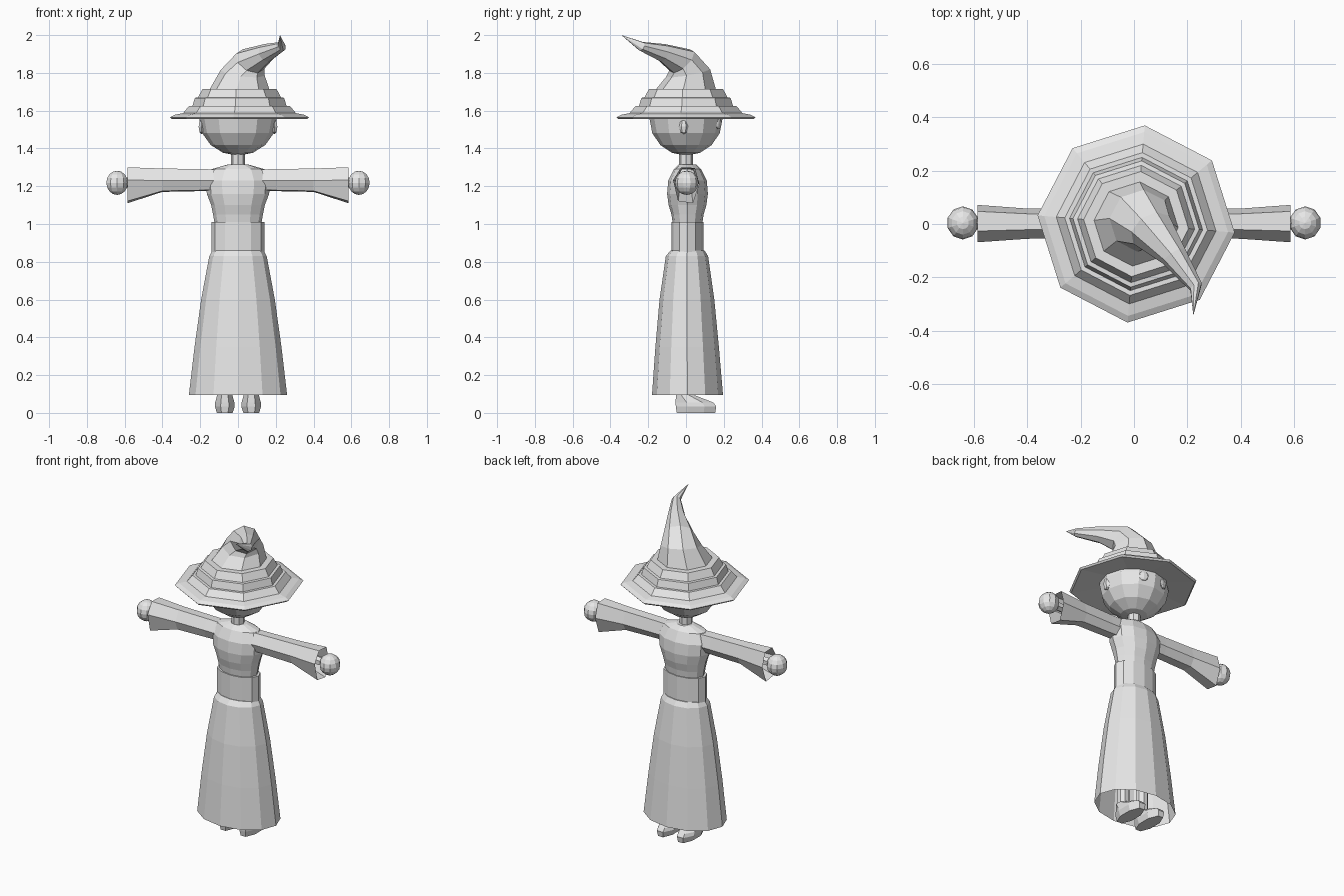
import bpy, bmesh, math
from mathutils import Vector, Matrix

if "Cube" in bpy.data.objects:
    bpy.data.objects.remove(bpy.data.objects["Cube"])

grey = bpy.data.materials.new("plain grey")
grey.diffuse_color = (0.8, 0.8, 0.8, 1)
grey.use_nodes = True
grey.node_tree.nodes["Principled BSDF"].inputs["Base Color"].default_value = grey.diffuse_color


def finish(name, bm):
    bmesh.ops.remove_doubles(bm, verts=bm.verts, dist=0.0005)
    bmesh.ops.recalc_face_normals(bm, faces=bm.faces)
    me = bpy.data.meshes.new(name)
    bm.to_mesh(me)
    bm.free()
    me.materials.append(grey)
    ob = bpy.data.objects.new(name, me)
    bpy.context.collection.objects.link(ob)
    return ob


def ring(c, rx, ry, n, start=0.0, turn=None):
    """Elliptical ring of points, optionally turned by a matrix."""
    pts = []
    for i in range(n):
        a = math.radians(start) + 2 * math.pi * i / n
        p = Vector((rx * math.cos(a), ry * math.sin(a), 0))
        pts.append(Vector(c) + (turn @ p if turn else p))
    return pts


def loft(name, rings, cap_start=False, cap_end=False):
    bm = bmesh.new()
    rows = [[bm.verts.new(p) for p in r] for r in rings]
    n = len(rows[0])
    for a, b in zip(rows, rows[1:]):
        for i in range(n):
            j = (i + 1) % n
            bm.faces.new((a[i], a[j], b[j], b[i]))
    if cap_start:
        bm.faces.new(rows[0])
    if cap_end:
        bm.faces.new(rows[-1])
    return finish(name, bm)


def ball(name, c, size, seg=12, rows=8, turn=0.0):
    bm = bmesh.new()
    bmesh.ops.create_uvsphere(bm, u_segments=seg, v_segments=rows, radius=1)
    m = (Matrix.Translation(c) @ Matrix.Rotation(turn, 4, 'Z')
         @ Matrix.Diagonal((*size, 1)))
    bmesh.ops.transform(bm, matrix=m, verts=bm.verts)
    return finish(name, bm)


# Skirt, open at the hem: z, half width, half depth, y centre
skirt = [(0.095, 0.26, 0.188, 0.008), (0.35, 0.23, 0.168, 0.006),
         (0.60, 0.195, 0.145, 0.005), (0.83, 0.152, 0.112, 0.005),
         (0.86, 0.135, 0.09, 0.008)]
loft("skirt", [ring((0, y, z), rx, ry, 12) for z, rx, ry, y in skirt], False, True)

# Waistband
loft("waistband", [ring((0, 0.007, z), 0.14, 0.085, 12) for z in (0.85, 1.01)], True, True)

# Bodice
bodice = [(0.98, 0.12, 0.075), (1.05, 0.132, 0.085), (1.10, 0.142, 0.1),
          (1.16, 0.165, 0.108), (1.23, 0.17, 0.102), (1.29, 0.14, 0.072),
          (1.315, 0.055, 0.045)]
loft("bodice", [ring((0, 0.008, z), rx, ry, 12) for z, rx, ry in bodice], True, True)

# Neck and head
loft("neck", [ring((0, 0, z), 0.038, 0.038, 8) for z in (1.28, 1.40)], True, True)
ball("head", (0, 0, 1.555), (0.205, 0.193, 0.193))

# Sleeve cross-section (y, z offset from arm axis)
section = [(0.045, 0.075), (-0.025, 0.078), (-0.065, 0.01),
           (-0.04, -0.09), (0.035, -0.1), (0.068, -0.01)]

for s, side in ((1, "right"), (-1, "left")):
    # Flared sleeve: x, y scale, upper scale, lower scale
    rows = []
    for x, ky, up, low in ((0.08, 0.85, 0.85, 0.45), (0.20, 0.82, 0.88, 0.48),
                           (0.40, 0.85, 0.92, 0.52), (0.585, 1.05, 1.0, 1.12)):
        rows.append([Vector((s * x, y * ky, 1.222 + z * (up if z > 0 else low)))
                     for y, z in section])
    loft(side + "_sleeve", rows, True, False)

    # Wrist and hand
    sideways = Matrix.Rotation(math.pi / 2, 3, 'Y')
    loft(side + "_wrist", [ring((s * x, 0.003, 1.22), 0.026, 0.026, 6, 0, sideways)
                           for x in (0.38, 0.61)], True, True)
    ball(side + "_hand", (s * 0.64, 0.004, 1.218), (0.06, 0.062, 0.064), 10, 8)

    # Leg and shoe: z, y centre, half width, half depth
    shoe = [(0, 0.053, 0.045, 0.11), (0.035, 0.053, 0.057, 0.116),
            (0.055, 0.045, 0.055, 0.108), (0.1, -0.012, 0.042, 0.045)]
    loft(side + "_shoe", [ring((s * 0.07, y, z), rx, ry, 8, 22.5)
                          for z, y, rx, ry in shoe], True, True)
    loft(side + "_leg", [ring((s * 0.07, -0.012, z), 0.036, 0.036, 8, 22.5)
                         for z in (0.09, 0.8)], True, True)

    # Eye and ear
    ball(side + "_eye", (s * 0.073, 0.172, 1.532), (0.03, 0.012, 0.03), 8, 6,
         -s * math.radians(23))
    ball(side + "_ear", (s * 0.193, -0.012, 1.515), (0.018, 0.025, 0.04), 6, 4)

# Hat: brim and stepped bands as rings of radius, height
steps = [(0.17, 1.575), (0.36, 1.555), (0.37, 1.565), (0.345, 1.578), (0.30, 1.587),
         (0.268, 1.625), (0.25, 1.625), (0.237, 1.668), (0.22, 1.67),
         (0.197, 1.715), (0.158, 1.715)]
hat = [ring((0.008, 0, z), r, r, 8, -5) for r, z in steps]

# Hat point, bending forward and sideways: centre, radius, tilt in degrees
bend = Vector((0.56, -0.83, 0))
axis = Vector((0, 0, 1)).cross(bend)
for c, r, tilt in (((0.025, 0.012, 1.80), 0.118, 12), ((0.065, -0.022, 1.862), 0.085, 48),
                   ((0.15, -0.12, 1.905), 0.05, 72), ((0.232, -0.235, 1.94), 0.026, 66),
                   ((0.222, -0.342, 2.0), 0.0002, 55)):
    hat.append(ring(c, r, r, 8, -5, Matrix.Rotation(math.radians(tilt), 3, axis)))
loft("hat", hat)
